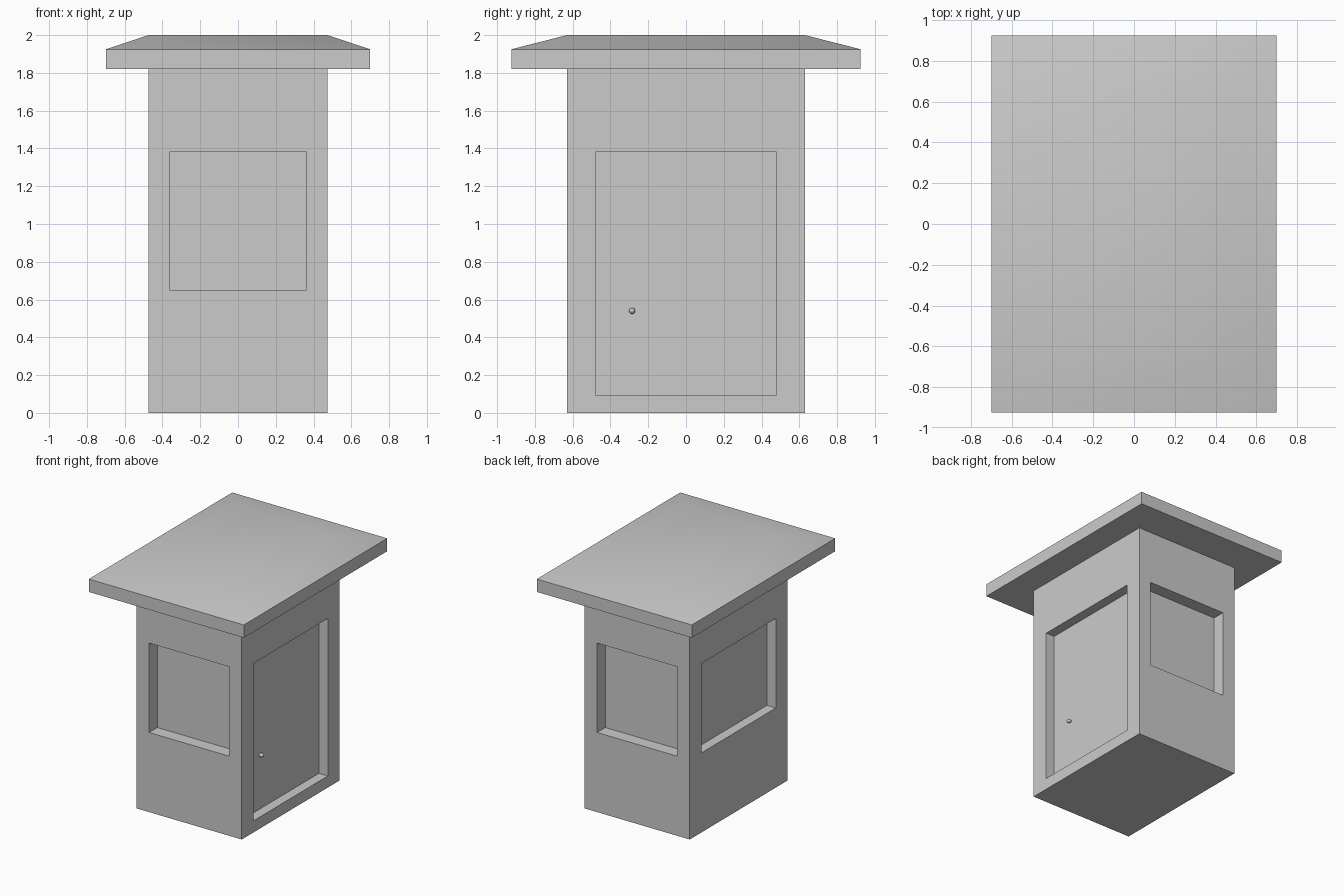
import bpy, bmesh
from mathutils import Vector

if "Cube" in bpy.data.objects:
    bpy.data.objects.remove(bpy.data.objects["Cube"])

BX, BY, EAVE = 0.475, 0.63, 1.82      # body half sizes and height


def box(bm, hx, hy, z0, z1):
    bmesh.ops.create_cube(bm, size=1)
    for v in bm.verts:
        v.co = Vector((v.co.x * 2 * hx, v.co.y * 2 * hy, z0 + (v.co.z + 0.5) * (z1 - z0)))
    bm.normal_update()


def face_towards(bm, direction):
    return max(bm.faces, key=lambda f: f.normal.dot(direction) * 10 + f.calc_center_median().dot(direction))


def finish(bm, name):
    bmesh.ops.recalc_face_normals(bm, faces=bm.faces)
    mesh = bpy.data.meshes.new(name)
    bm.to_mesh(mesh)
    bm.free()
    obj = bpy.data.objects.new(name, mesh)
    bpy.context.collection.objects.link(obj)
    return obj


def smooth(obj):
    bpy.ops.object.select_all(action='DESELECT')
    obj.select_set(True)
    bpy.context.view_layer.objects.active = obj
    bpy.ops.object.shade_smooth_by_angle()


def recess(bm, direction, half, z0, z1, depth):
    """Sink a rectangular panel into the wall facing the given direction."""
    d = Vector(direction)
    face = face_towards(bm, d)
    side = 1 if d.x else 0
    bmesh.ops.inset_individual(bm, faces=[face], thickness=0.05)
    for v in face.verts:
        v.co[side] = half if v.co[side] > 0 else -half
        v.co.z = z1 if v.co.z > EAVE / 2 else z0
    inner = bmesh.ops.extrude_discrete_faces(bm, faces=[face])["faces"][0]
    bmesh.ops.translate(bm, verts=inner.verts, vec=-d * depth)
    bm.normal_update()


# Booth body with three windows and a door on the right
bm = bmesh.new()
box(bm, BX, BY, 0, EAVE)
recess(bm, (0, -1, 0), 0.362, 0.65, 1.38, 0.106)
recess(bm, (0, 1, 0), 0.362, 0.65, 1.38, 0.106)
recess(bm, (-1, 0, 0), 0.48, 0.65, 1.38, 0.08)
recess(bm, (1, 0, 0), 0.48, 0.095, 1.38, 0.08)
finish(bm, "booth_body")

# Overhanging roof with shallow sloped top
bm = bmesh.new()
box(bm, 0.70, 0.925, EAVE, 1.925)
top = face_towards(bm, Vector((0, 0, 1)))
bmesh.ops.inset_individual(bm, faces=[top], thickness=0.1)
for v in top.verts:
    v.co = (BX if v.co.x > 0 else -BX, BY if v.co.y > 0 else -BY, 2.0)
smooth(finish(bm, "roof"))

# Door knob
bm = bmesh.new()
bmesh.ops.create_uvsphere(bm, u_segments=20, v_segments=12, radius=0.016)
knob = finish(bm, "door_knob")
knob.scale.x = 1.25
knob.location = (0.411, -0.285, 0.54)
smooth(knob)
